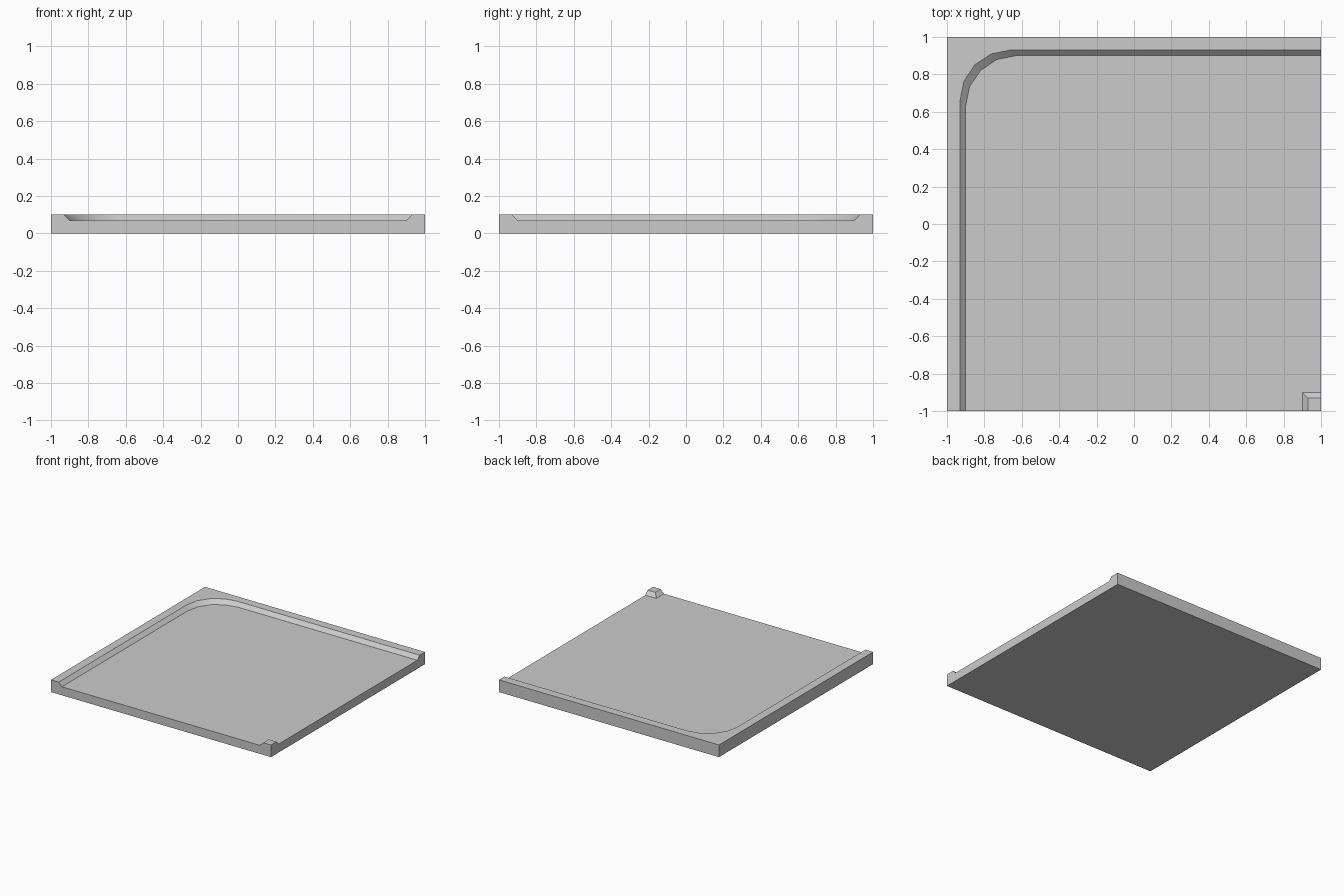
import bpy, bmesh
from math import cos, sin, pi

cube = bpy.data.objects.get("Cube")
if cube:
    bpy.data.objects.remove(cube, do_unlink=True)

FLOOR, TOP, SLOPE = 0.07, 0.10, 0.03
RADIUS, STEPS = 0.27, 4

grey = bpy.data.materials.new("light_grey")
grey.use_nodes = True
colour = (0.6, 0.6, 0.6, 1)
grey.diffuse_color = colour
grey.node_tree.nodes["Principled BSDF"].inputs["Base Color"].default_value = colour


def rim_path(edge, z):
    """Inner line of the rim: left wall, rounded corner, back wall."""
    centre = edge - RADIUS
    arc = [(-centre - RADIUS * cos(a), centre + RADIUS * sin(a), z)
           for a in (i * pi / 2 / STEPS for i in range(STEPS + 1))]
    return [(-edge, -1, z)] + arc + [(1, edge, z)]


def corner_path(edge, z):
    """Square line around the raised front corner."""
    return [(1, -edge, z), (edge, -edge, z), (edge, -1, z)]


bm = bmesh.new()


def face(points):
    return bm.faces.new([bm.verts.new(p) for p in points])


def slope(low, high):
    for i in range(len(low) - 1):
        face([low[i], low[i + 1], high[i + 1], high[i]])


rim_low, rim_high = rim_path(0.93 - SLOPE, FLOOR), rim_path(0.93, TOP)
post_low, post_high = corner_path(0.90, FLOOR), corner_path(0.90 + SLOPE, TOP)

# Sunken floor, rim top and corner top
face(rim_low + post_low)
face(rim_high + [(1, 1, TOP), (-1, 1, TOP), (-1, -1, TOP)])
face(post_high + [(1, -1, TOP)])

# Sloped inner walls
slope(rim_low, rim_high)
slope(post_low, post_high)

# Front and left sides follow the tray's cross-section
face([(-1, -1, 0), (1, -1, 0), (1, -1, TOP), post_high[-1], post_low[-1],
      rim_low[0], rim_high[0], (-1, -1, TOP)])
face([(1, -1, 0), (1, 1, 0), (1, 1, TOP), rim_high[-1], rim_low[-1],
      post_low[0], post_high[0], (1, -1, TOP)])

# Plain back and right sides, and the underside
face([(-1, 1, 0), (1, 1, 0), (1, 1, TOP), (-1, 1, TOP)])
face([(-1, -1, 0), (-1, 1, 0), (-1, 1, TOP), (-1, -1, TOP)])
face([(-1, -1, 0), (-1, 1, 0), (1, 1, 0), (1, -1, 0)])

bmesh.ops.remove_doubles(bm, verts=bm.verts, dist=0.0001)
bmesh.ops.recalc_face_normals(bm, faces=bm.faces)
mesh = bpy.data.meshes.new("corner_tile")
bm.to_mesh(mesh)
bm.free()
mesh.materials.append(grey)
tile = bpy.data.objects.new("corner_tile", mesh)
bpy.context.collection.objects.link(tile)

# Smooth rounded slope with sharp rim edges
bpy.ops.object.select_all(action="DESELECT")
tile.select_set(True)
bpy.context.view_layer.objects.active = tile
bpy.ops.object.shade_smooth_by_angle(angle=pi / 6)
